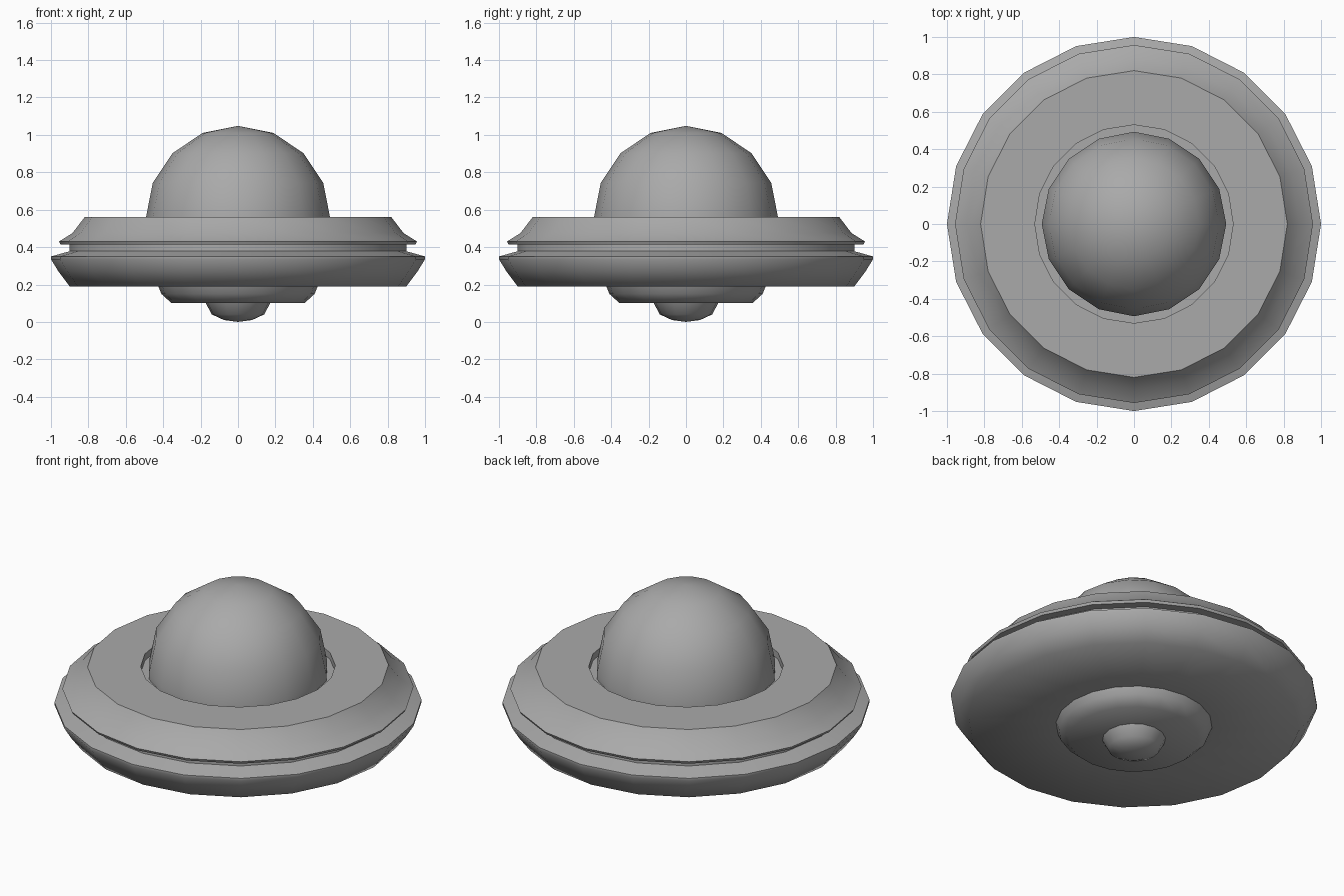
import bpy, bmesh
from math import sin, cos, pi

cube = bpy.data.objects.get("Cube")
if cube:
    bpy.data.objects.remove(cube)

# One plain grey for the whole craft
GREY = (0.4, 0.4, 0.4, 1)
grey = bpy.data.materials.new("hull grey")
grey.use_nodes = True
grey.diffuse_color = GREY
bsdf = next(n for n in grey.node_tree.nodes if n.type == 'BSDF_PRINCIPLED')
bsdf.inputs["Base Color"].default_value = GREY


def lathe(name, profile, sides, sharp=()):
    """Revolve (radius, height) points about z; the listed profile rings stay sharp."""
    bm = bmesh.new()
    rings = []
    for r, z in profile:
        if r == 0:
            rings.append([bm.verts.new((0, 0, z))] * sides)
        else:
            angles = [2 * pi * i / sides for i in range(sides)]
            rings.append([bm.verts.new((r * sin(a), r * cos(a), z)) for a in angles])
    for low, high in zip(rings, rings[1:]):
        for i in range(sides):
            j = (i + 1) % sides
            corners = dict.fromkeys((low[i], low[j], high[j], high[i]))
            bm.faces.new(list(corners))
    bmesh.ops.recalc_face_normals(bm, faces=bm.faces)
    for f in bm.faces:
        f.smooth = True
    for k in sharp:
        for i in range(sides):
            edge = bm.edges.get((rings[k][i], rings[k][(i + 1) % sides]))
            edge.smooth = False
    mesh = bpy.data.meshes.new(name)
    bm.to_mesh(mesh)
    bm.free()
    mesh.materials.append(grey)
    obj = bpy.data.objects.new(name, mesh)
    bpy.context.collection.objects.link(obj)
    return obj


# Saucer: underside, lower rim, groove, upper rim, deck and dome recess
lathe("saucer_hull", [
    (0, 0.19), (0.40, 0.19), (0.90, 0.19), (0.96, 0.27), (1.0, 0.335), (1.0, 0.35),
    (0.90, 0.378), (0.90, 0.415), (0.95, 0.415), (0.957, 0.43), (0.885, 0.475),
    (0.82, 0.56), (0.53, 0.56), (0.53, 0.52), (0, 0.52)],
    20, sharp=(5, 6, 7, 8, 9, 11, 12, 13))

# Cockpit dome, a half sphere standing in the recess
R, CENTRE = 0.493, 0.555
dome = [(R, 0.52)] + [(R * cos(k * pi / 8), CENTRE + R * sin(k * pi / 8)) for k in range(4)]
lathe("cockpit_dome", dome + [(0, CENTRE + R)], 16)

# Belly bowl and the small pod beneath it
lathe("belly_bowl", [(0, 0.10), (0.355, 0.10), (0.41, 0.15), (0.43, 0.20)], 20)
lathe("belly_pod", [(0, 0), (0.075, 0.01), (0.14, 0.04), (0.175, 0.105)], 16)
